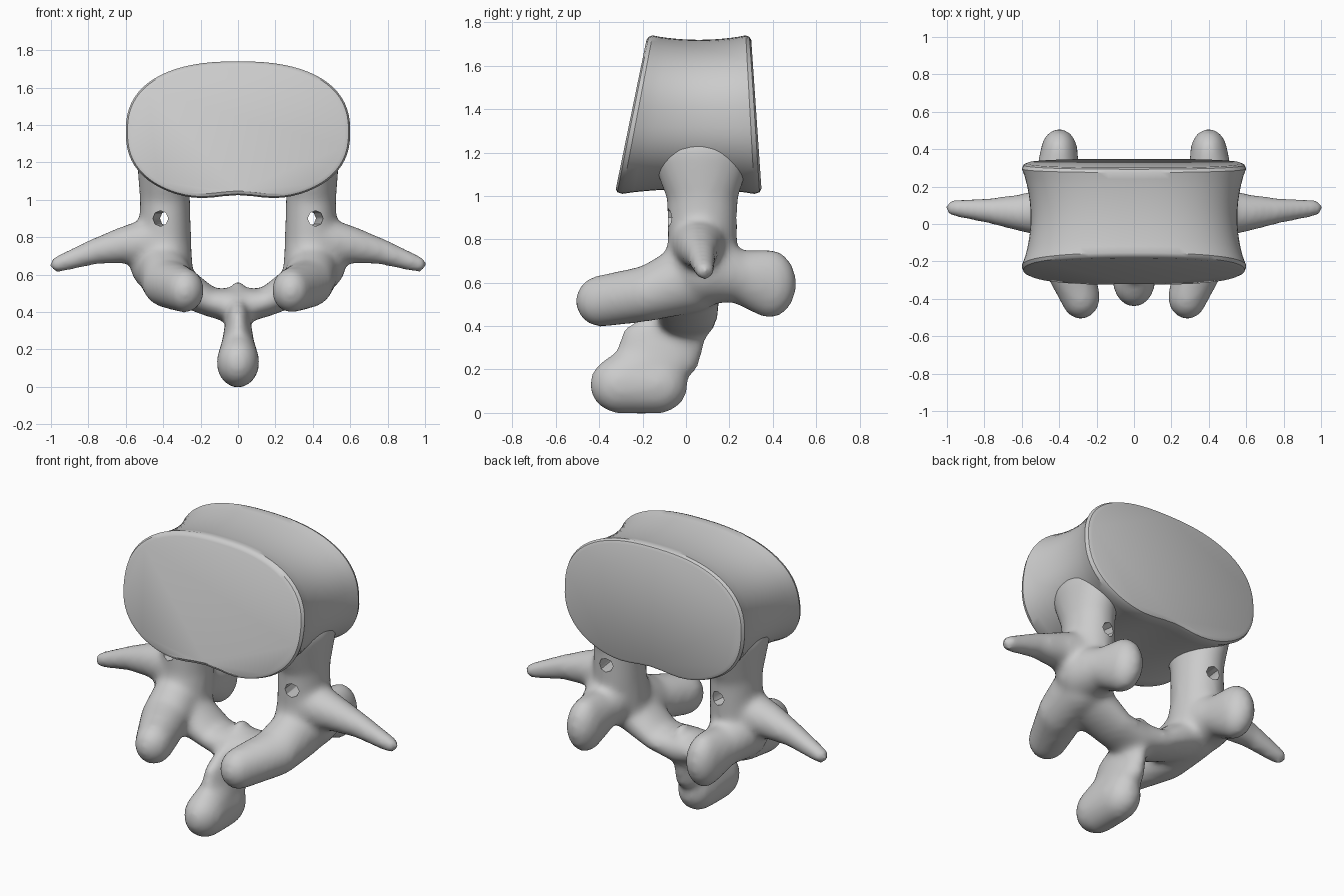
import bpy, bmesh, math
from mathutils import Vector, Matrix

cube = bpy.data.objects.get("Cube")
if cube:
    bpy.data.objects.remove(cube, do_unlink=True)

bone = bpy.data.materials.new("bone_grey")
bone.use_nodes = True
grey = (0.6, 0.6, 0.6, 1)
bone.diffuse_color = grey
bone.node_tree.nodes["Principled BSDF"].inputs["Base Color"].default_value = grey


def make_object(name, bm, material=bone):
    bmesh.ops.recalc_face_normals(bm, faces=bm.faces)
    mesh = bpy.data.meshes.new(name)
    bm.to_mesh(mesh)
    bm.free()
    obj = bpy.data.objects.new(name, mesh)
    bpy.context.collection.objects.link(obj)
    if material:
        mesh.materials.append(material)
    return obj


def smooth(obj, degrees):
    bpy.ops.object.select_all(action='DESELECT')
    obj.select_set(True)
    bpy.context.view_layer.objects.active = obj
    bpy.ops.object.shade_smooth_by_angle(angle=math.radians(degrees))


def limb(bm, balls, side=1):
    """Chain of ellipsoids (centre, radii), each pair wrapped in a convex hull."""
    for pair in zip(balls, balls[1:]):
        part = bmesh.new()
        for centre, radii in pair:
            if not isinstance(radii, tuple):
                radii = (radii,) * 3
            place = Matrix.Translation((centre[0] * side, centre[1], centre[2]))
            bmesh.ops.create_icosphere(part, subdivisions=3, radius=1,
                                       matrix=place @ Matrix.Diagonal((*radii, 1)))
        hull = bmesh.ops.convex_hull(part, input=part.verts)
        loose = [v for v in part.verts if not v.link_faces]
        inside = {g for g in hull["geom_interior"] if isinstance(g, bmesh.types.BMVert)}
        bmesh.ops.delete(part, geom=list(inside.union(loose)), context='VERTS')
        mesh = bpy.data.meshes.new("part")
        part.to_mesh(mesh)
        part.free()
        bm.from_mesh(mesh)
        bpy.data.meshes.remove(mesh)


# Vertebral body: kidney-shaped section lofted from front to back
def body_point(angle, t, sx, sz):
    c, s = math.cos(angle), math.sin(angle)
    x = math.copysign(abs(c) ** 0.83, c)
    z = math.copysign(abs(s) ** 0.83, s)
    x, z = 0.6 * x * sx, 1.365 + 0.375 * z * sz
    if s < 0:
        z += 0.035 * math.exp(-(x / 0.17) ** 2) * s * s
    lift = (z - 1) / 0.73
    front, back = -0.33 + 0.15 * lift, 0.35 - 0.05 * lift
    return Vector((x, front + (back - front) * t, z))


bm = bmesh.new()
count = 72
sections = [(0, 0.95, 0.94), (0.015, 0.985, 0.98), (0.05, 1, 1)]
for i in range(1, 12):
    u = i / 12
    waist = math.sin(math.pi * u) ** 0.8
    sections.append((0.05 + 0.9 * u, 1 - 0.08 * waist, 1 - 0.055 * waist))
sections += [(1 - t, sx, sz) for t, sx, sz in reversed(sections[:3])]
rings = [[bm.verts.new(body_point(math.tau * k / count, *sec)) for k in range(count)]
         for sec in sections]
for a, b in zip(rings, rings[1:]):
    for k in range(count):
        n = (k + 1) % count
        bm.faces.new((a[k], a[n], b[n], b[k]))
bm.faces.new(rings[0])
bm.faces.new(rings[-1])
smooth(make_object("vertebral_body", bm), 35)

# Paired parts of the arch
arch = bmesh.new()
pedicle = [((0.4, 0.07, 1.2), (0.14, 0.24, 0.1)),
           ((0.39, 0.075, 1.0), (0.135, 0.165, 0.1)),
           ((0.39, 0.075, 0.78), (0.14, 0.16, 0.12)),
           ((0.39, 0.05, 0.62), (0.15, 0.17, 0.14))]
transverse = [((0.42, 0.06, 0.78), 0.14), ((0.6, 0.06, 0.76), 0.1),
              ((0.76, 0.07, 0.725), 0.07), ((0.965, 0.085, 0.655), 0.045)]
front_facet = [((0.4, 0.02, 0.62), (0.14, 0.17, 0.16)),
               ((0.37, -0.18, 0.55), (0.14, 0.1, 0.13)),
               ((0.285, -0.39, 0.515), (0.105, 0.12, 0.12))]
back_facet = [((0.42, 0.08, 0.66), 0.16), ((0.41, 0.24, 0.63), 0.12),
              ((0.4, 0.385, 0.595), (0.1, 0.125, 0.16))]
lamina = [((0.32, 0.0, 0.55), (0.1, 0.16, 0.11)),
          ((0.15, 0.01, 0.45), (0.08, 0.14, 0.075)),
          ((0, 0.0, 0.43), (0.07, 0.14, 0.1))]
for side in (1, -1):
    for chain in (pedicle, transverse, front_facet, back_facet, lamina):
        limb(arch, chain, side)

# Spinous process with its ridge
limb(arch, [((0, 0.03, 0.47), (0.045, 0.08, 0.1)),
            ((0, -0.1, 0.36), (0.065, 0.2, 0.08)),
            ((0, -0.14, 0.22), (0.09, 0.2, 0.08))])
limb(arch, [((0, -0.14, 0.26), (0.08, 0.19, 0.07)),
            ((0, -0.3, 0.13), (0.115, 0.145, 0.135)),
            ((0, -0.13, 0.13), (0.11, 0.14, 0.135))])
arch_obj = make_object("vertebral_arch", arch)

# Fuse and soften the arch, then drill the pedicle holes
remesh = arch_obj.modifiers.new("fuse", 'REMESH')
remesh.mode = 'VOXEL'
remesh.voxel_size = 0.018
soften = arch_obj.modifiers.new("soften", 'SMOOTH')
soften.factor = 0.5
soften.iterations = 14
drills = bmesh.new()
for side in (1, -1):
    start, end = Vector((0.43 * side, -0.2, 0.9)), Vector((0.36 * side, 0.35, 0.9))
    turn = (end - start).to_track_quat('Z', 'Y').to_matrix().to_4x4()
    bmesh.ops.create_cone(drills, cap_ends=True, segments=8, radius1=0.042, radius2=0.042,
                          depth=(end - start).length,
                          matrix=Matrix.Translation((start + end) / 2) @ turn)
drill_obj = make_object("hole_cutter", drills, bone)
drill_obj.hide_render = True
cut = arch_obj.modifiers.new("holes", 'BOOLEAN')
cut.operation = 'DIFFERENCE'
cut.solver = 'EXACT'
cut.object = drill_obj

# Bake the modifiers and drop the cutter
bpy.context.view_layer.update()
graph = bpy.context.evaluated_depsgraph_get()
baked = bpy.data.meshes.new_from_object(arch_obj.evaluated_get(graph))
arch_obj.modifiers.clear()
arch_obj.data = baked
bpy.data.objects.remove(drill_obj, do_unlink=True)
if not baked.materials:
    baked.materials.append(bone)
smooth(arch_obj, 45)
